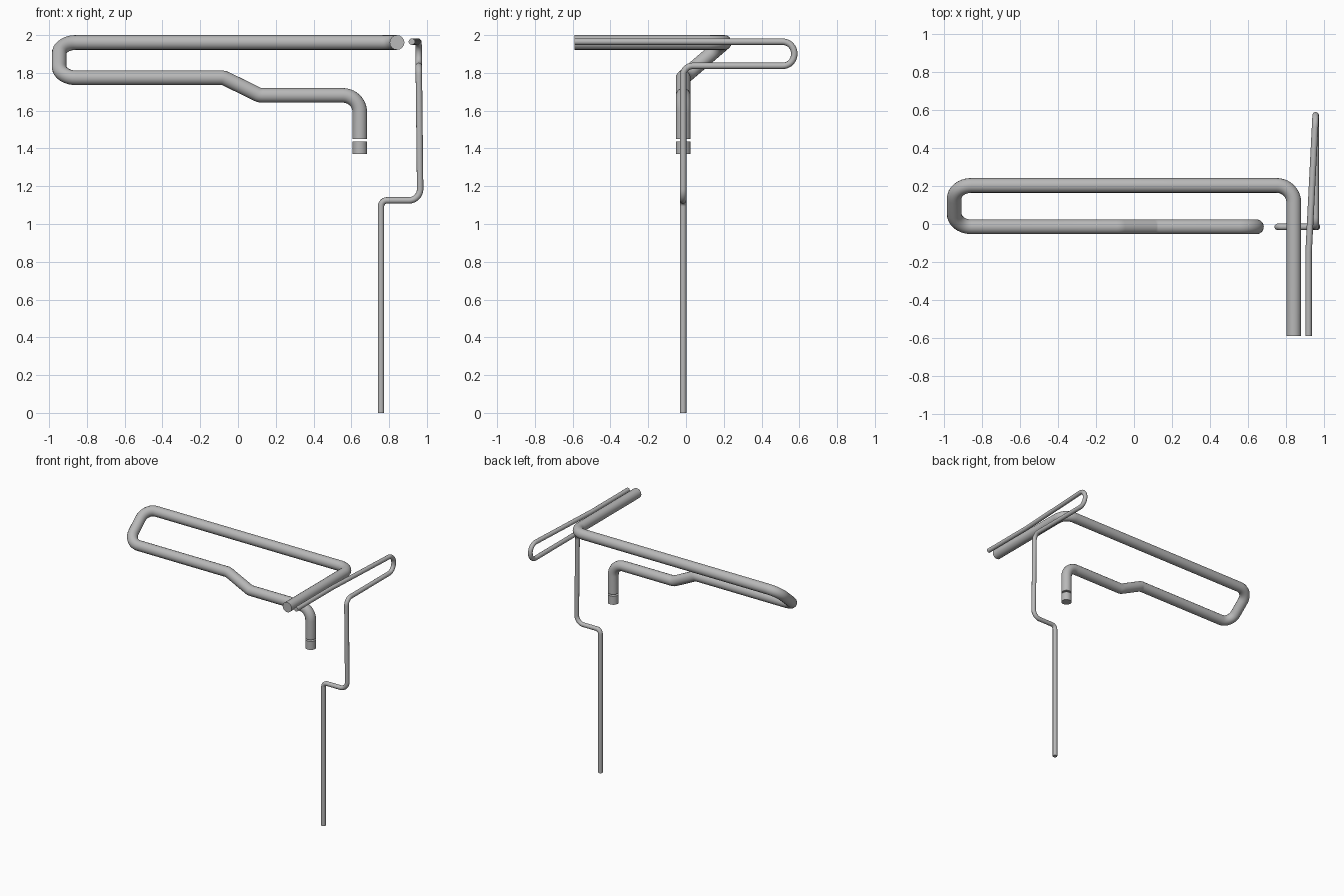
import bpy
import math
from mathutils import Vector, Quaternion

cube = bpy.data.objects.get("Cube")
if cube:
    bpy.data.objects.remove(cube, do_unlink=True)

# One plain grey for all tubing
grey = bpy.data.materials.new("pipe grey")
grey.use_nodes = True
GREY = (0.48, 0.48, 0.48, 1)
grey.diffuse_color = GREY
grey.node_tree.nodes["Principled BSDF"].inputs["Base Color"].default_value = GREY


def fillet(before, corner, after, radius, steps=10):
    """Points of a round bend that replaces a sharp path corner."""
    a = (before - corner).normalized()
    b = (after - corner).normalized()
    half = a.angle(b) / 2
    start = corner + a * (radius / math.tan(half))
    centre = corner + (a + b).normalized() * (radius / math.sin(half))
    axis = a.cross(b).normalized()
    sweep = -(math.pi - 2 * half)
    return [centre + Quaternion(axis, sweep * i / steps) @ (start - centre)
            for i in range(steps + 1)]


def pipe(name, corners, radius):
    """Round tube along corners given as (x, y, z, bend radius)."""
    pts = [Vector(c[:3]) for c in corners]
    path = [pts[0]]
    for i in range(1, len(pts) - 1):
        path += fillet(pts[i - 1], pts[i], pts[i + 1], corners[i][3])
    path.append(pts[-1])

    curve = bpy.data.curves.new(name, "CURVE")
    curve.dimensions = "3D"
    curve.bevel_depth = radius
    curve.bevel_resolution = 6
    curve.use_fill_caps = True
    spline = curve.splines.new("POLY")
    spline.points.add(len(path) - 1)
    for point, co in zip(spline.points, path):
        point.co = (*co, 1)
    curve.materials.append(grey)

    obj = bpy.data.objects.new(name, curve)
    bpy.context.collection.objects.link(obj)
    bpy.ops.object.select_all(action="DESELECT")
    obj.select_set(True)
    bpy.context.view_layer.objects.active = obj
    bpy.ops.object.convert(target="MESH")
    bpy.ops.object.shade_smooth_by_angle(angle=math.radians(40))


THICK, THIN = 0.039, 0.017
Y = -0.015       # plane of the hanging runs
TOP = 1.961      # height of the upper runs

# Wide pipe: inlet, long back run, return loop, stepped front run, drop
pipe("main_pipe", [
    (0.842, -0.59, TOP, 0),
    (0.842, 0.203, TOP, 0.09),
    (-0.947, 0.203, TOP, 0.09),
    (-0.947, Y, 1.774, 0.09),
    (-0.075, Y, 1.774, 0.06),
    (0.115, Y, 1.681, 0.06),
    (0.645, Y, 1.681, 0.09),
    (0.645, Y, 1.45, 0),
], THICK)

# Short separate piece below the drop
pipe("pipe_end_stub", [(0.645, Y, 1.437, 0), (0.645, Y, 1.37, 0)], THICK)

# Narrow pipe: inlet, U-turn at the back, drop with a sideways jog
pipe("thin_pipe", [
    (0.92, -0.59, 1.965, 0),
    (0.92, -0.15, 1.965, 0.1),
    (0.957, 0.573, 1.965, 0.062),
    (0.957, 0.573, 1.837, 0.062),
    (0.957, Y, 1.837, 0.05),
    (0.965, Y, 1.125, 0.06),
    (0.757, Y, 1.125, 0.032),
    (0.757, Y, 0, 0),
], THIN)
